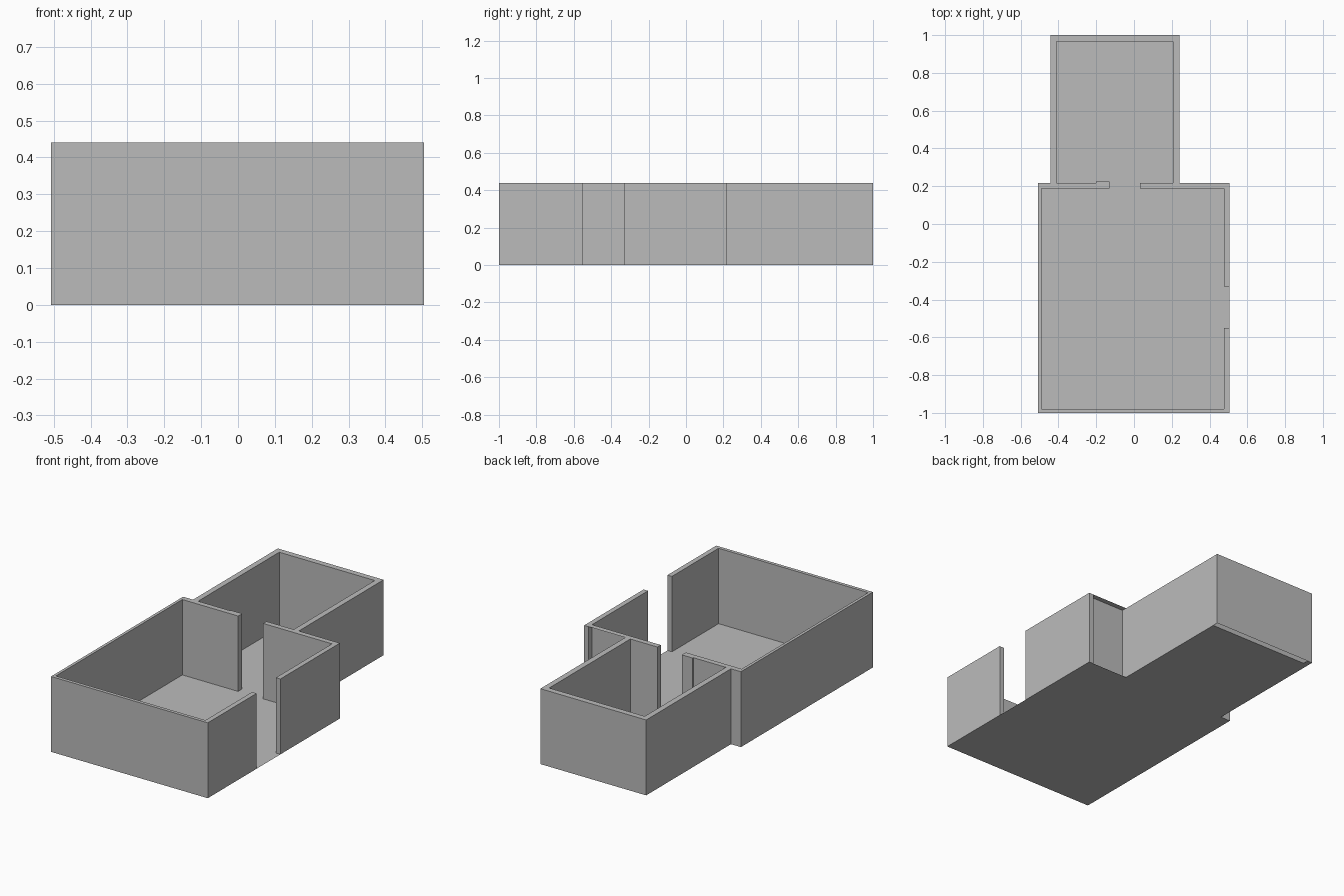
import bpy
import bmesh
from mathutils import Vector

cube = bpy.data.objects.get("Cube")
if cube:
    bpy.data.objects.remove(cube, do_unlink=True)

HEIGHT = 0.44
GREY = (0.5, 0.5, 0.5, 1.0)

plaster = bpy.data.materials.new("grey_plaster")
plaster.use_nodes = True
plaster.diffuse_color = GREY
plaster.node_tree.nodes["Principled BSDF"].inputs["Base Color"].default_value = GREY

SIDES = {"left": Vector((-1, 0, 0)), "right": Vector((1, 0, 0)),
         "front": Vector((0, -1, 0)), "back": Vector((0, 1, 0)),
         "bottom": Vector((0, 0, -1))}


def finish(name, bm):
    mesh = bpy.data.meshes.new(name)
    bm.to_mesh(mesh)
    bm.free()
    mesh.materials.append(plaster)
    bpy.context.collection.objects.link(bpy.data.objects.new(name, mesh))


def wall(name, x0, x1, y0, y1, open_sides=""):
    """Full-height wall with an open underside and optional open sides."""
    bm = bmesh.new()
    bmesh.ops.create_cube(bm, size=1)
    bm.normal_update()
    dropped = [SIDES[s] for s in ["bottom"] + open_sides.split()]
    faces = [f for f in bm.faces if any(f.normal.dot(d) > 0.9 for d in dropped)]
    bmesh.ops.delete(bm, geom=faces, context="FACES")
    for v in bm.verts:
        v.co = (x0 if v.co.x < 0 else x1, y0 if v.co.y < 0 else y1,
                0 if v.co.z < 0 else HEIGHT)
    finish(name, bm)


# Plan lines shared by the walls
L, R = -0.507, 0.505            # main room, outside
LI, RI = -0.49, 0.476           # main room, inside
BL, BR = -0.443, 0.24           # back room, outside
BLI, BRI = -0.41, 0.207         # back room, inside
FI, P0, P1, BI = -0.98, 0.187, 0.218, 0.966
DOOR_L, DOOR_R = -0.13, 0.032   # inner doorway

# Floor slab surface
bm = bmesh.new()
outline = [(L, -1), (R, -1), (R, P1), (BR, P1), (BR, BI),
           (BLI, BI), (BLI, 1), (BL, 1), (BL, P1), (L, P1)]
bm.faces.new([bm.verts.new((x, y, 0)) for x, y in outline])
finish("floor", bm)

# Main room
wall("main_front_wall", L, R, -1, FI)
wall("main_left_wall", L, LI, FI, P1, "front")
wall("main_right_wall_front", RI, R, FI, -0.55, "front")
wall("main_right_wall_back", RI, R, -0.33, P1)

# Partition with doorway; its outer right stretch is open at the back
wall("partition_left", LI, DOOR_L, P0, P1, "left")
wall("partition_left_jamb", -0.2, DOOR_L, P1, 0.224, "front")
wall("partition_right", DOOR_R, BR, P0, P1)
wall("partition_outer_right", BR, RI, P0, P1, "left right back")

# Back room
wall("back_room_left_wall", BL, BLI, P1, BI, "front back")
wall("back_room_right_wall", BRI, BR, P1, BI, "front back")
wall("back_room_back_wall", BL, BR, BI, 1)
